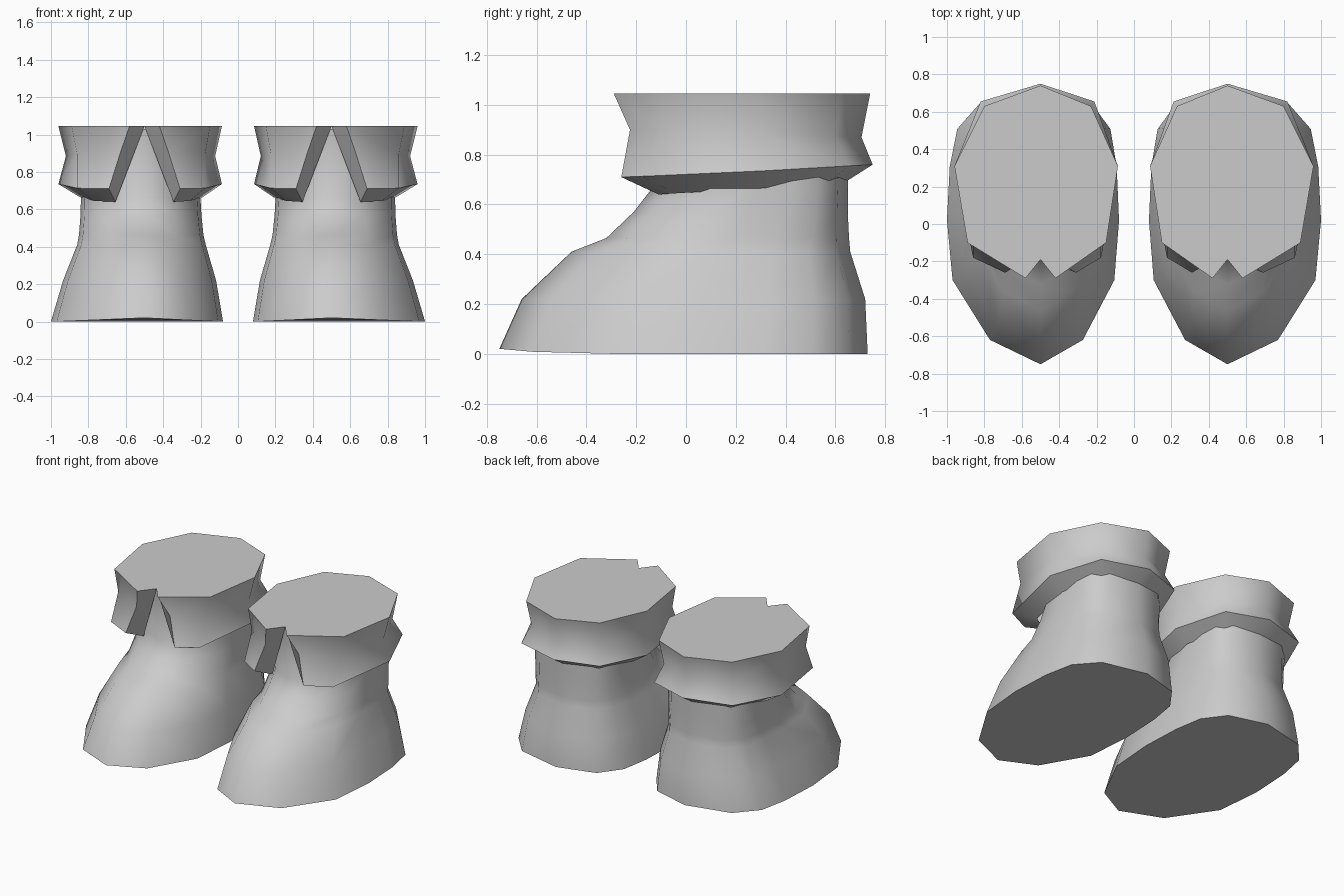
import bpy, bmesh, math

cube = bpy.data.objects.get("Cube")
if cube:
    bpy.data.objects.remove(cube)

GREY = (0.6, 0.6, 0.6, 1)
mat = bpy.data.materials.new("plain grey")
mat.use_nodes = True
mat.diffuse_color = GREY
mat.node_tree.nodes["Principled BSDF"].inputs["Base Color"].default_value = GREY

CENTRE = 0.5  # distance of each boot's toe line from the middle


def finish(name, bm):
    """Turn the bmesh into a smooth object with crisp edges."""
    bmesh.ops.recalc_face_normals(bm, faces=bm.faces)
    mesh = bpy.data.meshes.new(name)
    bm.to_mesh(mesh)
    bm.free()
    mesh.materials.append(mat)
    obj = bpy.data.objects.new(name, mesh)
    bpy.context.collection.objects.link(obj)
    bpy.ops.object.select_all(action="DESELECT")
    obj.select_set(True)
    bpy.context.view_layer.objects.active = obj
    bpy.ops.object.shade_smooth_by_angle(angle=math.radians(60))


def place(bm, side, dx, y, z):
    return bm.verts.new((side * (CENTRE + dx), y, z))


def bridge(bm, a, b, closed):
    n = len(a)
    for i in range(n if closed else n - 1):
        j = (i + 1) % n
        bm.faces.new((a[i], a[j], b[j], b[i]))


# Boot: height, inner/outer width ratio, toe y, heel y, half width, roundness of the toe
BODY = [
    (0.00, 0.84, -0.75, 0.73, 0.50),
    (0.22, 0.88, -0.66, 0.72, 0.435),
    (0.41, 0.91, -0.46, 0.66, 0.36),
    (0.465, 0.90, -0.32, 0.655, 0.35),
    (0.57, 0.89, -0.21, 0.65, 0.342),
    (0.66, 0.88, -0.14, 0.65, 0.34),
    (1.03, 0.88, -0.19, 0.65, 0.34),
]
# Half outline from toe to heel: fraction of half width, fraction of length
OUTLINE = [(0, 0), (0.54, 0.088), (0.94, 0.304), (1, 0.52),
           (0.97, 0.715), (0.89, 0.85), (0.63, 0.95), (0, 1)]


def make_boot(side, label):
    bm = bmesh.new()
    rings = []
    for z, ratio, toe, heel, half in BODY:
        def point(w, t, k):
            lift = 0.02 * max(0, 1 - t / 0.15) if z == 0 else 0
            return place(bm, side, w * half * k, toe + t * (heel - toe), z + lift)
        outer = [point(w, t, 1) for w, t in OUTLINE]
        inner = [point(w, t, -ratio) for w, t in OUTLINE[-2:0:-1]]
        rings.append(outer + inner)
    for a, b in zip(rings, rings[1:]):
        bridge(bm, a, b, True)
    bm.faces.new(rings[0])
    bm.faces.new(rings[-1])
    finish(label + "_boot", bm)


# Cuff: half rings from the front gap to the heel as (dx, y, z)
CUFF = [
    [(0.08, -0.29, 1.045), (0.39, -0.10, 1.045), (0.46, 0.31, 1.045),
     (0.30, 0.63, 1.045), (0, 0.74, 1.045)],
    [(0.13, -0.225, 0.90), (0.36, -0.10, 0.895), (0.42, 0.30, 0.885),
     (0.28, 0.60, 0.875), (0, 0.705, 0.87)],
    [(0.19, -0.26, 0.71), (0.36, -0.18, 0.713), (0.46, 0.31, 0.735),
     (0.32, 0.655, 0.755), (0, 0.75, 0.76)],
    [(0.155, -0.11, 0.64), (0.27, -0.04, 0.645), (0.345, 0.30, 0.665),
     (0.24, 0.56, 0.683), (0, 0.64, 0.69)],
]
INNER = 0.9  # the inner side is slightly narrower


def make_cuff(side, label):
    bm = bmesh.new()
    rings = []
    for half in CUFF:
        outer = [place(bm, side, *p) for p in half]
        inner = [place(bm, side, -dx * (INNER if i else 1), y, z)
                 for i, (dx, y, z) in enumerate(half[:-1])]
        rings.append(outer + inner[::-1])
    for a, b in zip(rings, rings[1:]):
        bridge(bm, a, b, False)
    # Closed top with the notch, and the two end faces of the gap
    notch = place(bm, side, 0, -0.19, 1.045)
    bm.faces.new(rings[0] + [notch])
    for end in (0, -1):
        bm.faces.new([r[end] for r in rings] + [notch])
    finish(label + "_cuff", bm)


for side, label in ((1, "left"), (-1, "right")):
    make_boot(side, label)
    make_cuff(side, label)
